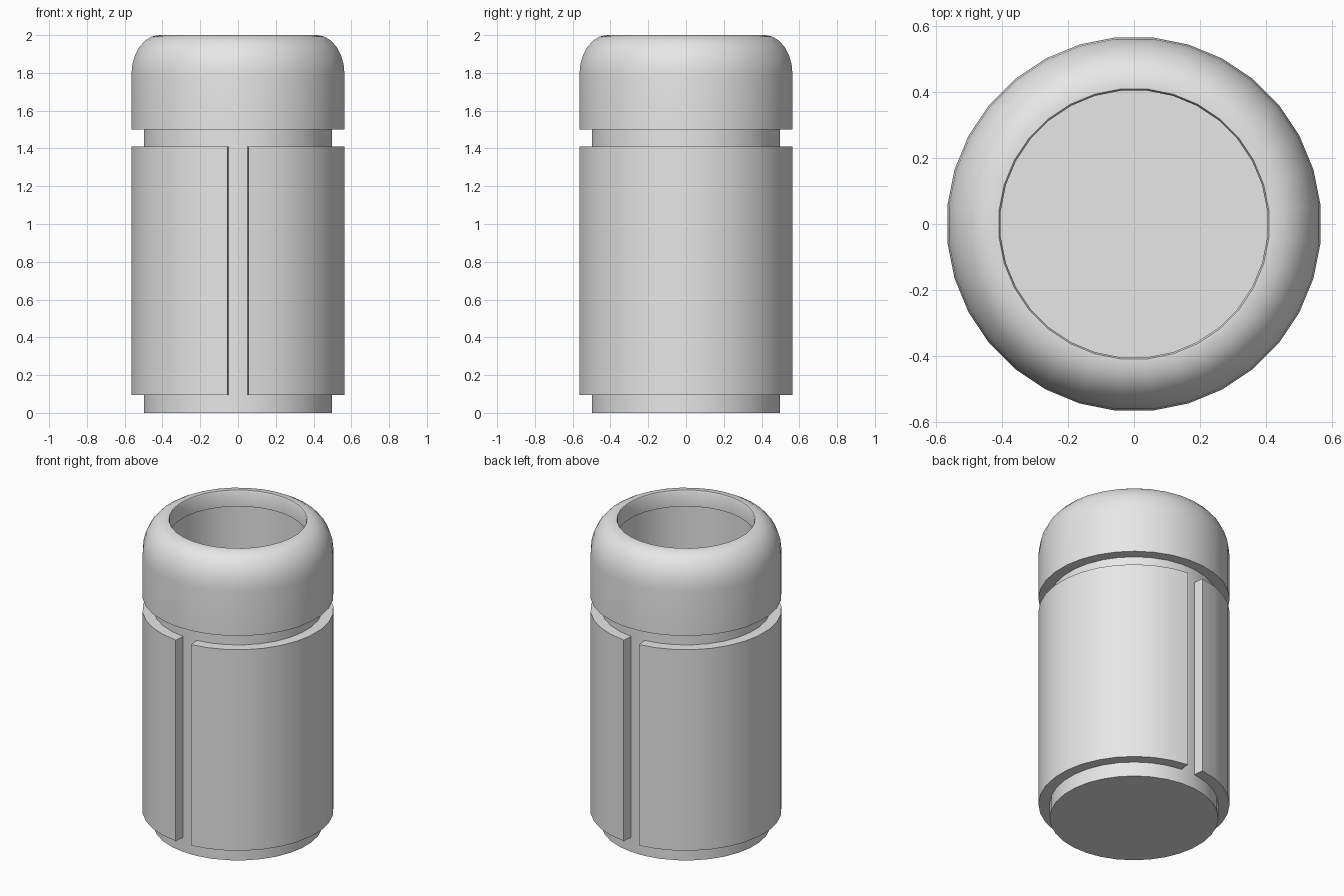
import bpy, bmesh
from math import radians, pi, sin, cos
from mathutils import Matrix

if "Cube" in bpy.data.objects:
    bpy.data.objects.remove(bpy.data.objects["Cube"])

SIDES = 32
STEP = 2 * pi / SIDES
OUTER, CORE, HOLE = 0.567, 0.5, 0.41

grey = bpy.data.materials.new("plain grey")
grey.use_nodes = True
grey.diffuse_color = (0.8, 0.8, 0.8, 1)
grey.node_tree.nodes["Principled BSDF"].inputs["Base Color"].default_value = (0.8, 0.8, 0.8, 1)


def lathe(name, profile, start, steps, closed):
    """Turn a (radius, height) profile about z, capping partial turns."""
    bm = bmesh.new()
    verts = [bm.verts.new((r, 0, z)) for r, z in profile]
    pairs = list(zip(verts, verts[1:]))
    if closed:
        pairs.append((verts[-1], verts[0]))
    edges = [bm.edges.new(p) for p in pairs]
    bmesh.ops.rotate(bm, verts=verts, cent=(0, 0, 0), matrix=Matrix.Rotation(start, 3, 'Z'))
    res = bmesh.ops.spin(bm, geom=verts + edges, cent=(0, 0, 0), axis=(0, 0, 1),
                         angle=steps * STEP, steps=steps, use_duplicate=False)
    if steps < SIDES:
        bm.faces.new(verts)
        bmesh.ops.holes_fill(bm, edges=[e for e in bm.edges if e.is_boundary], sides=0)
    bmesh.ops.remove_doubles(bm, verts=bm.verts, dist=0.0005)
    bmesh.ops.recalc_face_normals(bm, faces=bm.faces)
    mesh = bpy.data.meshes.new(name)
    bm.to_mesh(mesh)
    bm.free()
    mesh.materials.append(grey)
    obj = bpy.data.objects.new(name, mesh)
    bpy.context.collection.objects.link(obj)
    bpy.ops.object.select_all(action='DESELECT')
    obj.select_set(True)
    bpy.context.view_layer.objects.active = obj
    bpy.ops.object.shade_smooth_by_angle(angle=radians(30))
    return obj


# Hollow inner body with a raised floor
lathe("body", [(0, 0), (CORE, 0), (CORE, 1.52), (HOLE + 0.01, 1.52),
               (HOLE + 0.01, 0.1), (0, 0.1)], STEP / 2, SIDES, False)

# Domed lid ring with a round opening and an inner lip
dome = [(0.42 + (OUTER - 0.42) * cos(a), 1.79 + 0.21 * sin(a))
        for a in (radians(15 * i) for i in range(7))]
lathe("lid", [(HOLE + 0.01, 1.5), (OUTER, 1.5)] + dome +
      [(HOLE, 2.0), (HOLE - 0.005, 1.99), (HOLE - 0.005, 1.895), (HOLE + 0.01, 1.895)],
      STEP / 2, SIDES, True)

# Two curved side panels, one facet apart at front and back
panel = [(CORE - 0.01, 0.095), (OUTER, 0.095), (OUTER, 1.41), (CORE - 0.01, 1.41)]
for name, turn in (("left_panel", -pi / 2), ("right_panel", pi / 2)):
    lathe(name, panel, turn + STEP / 2, SIDES // 2 - 1, True)
